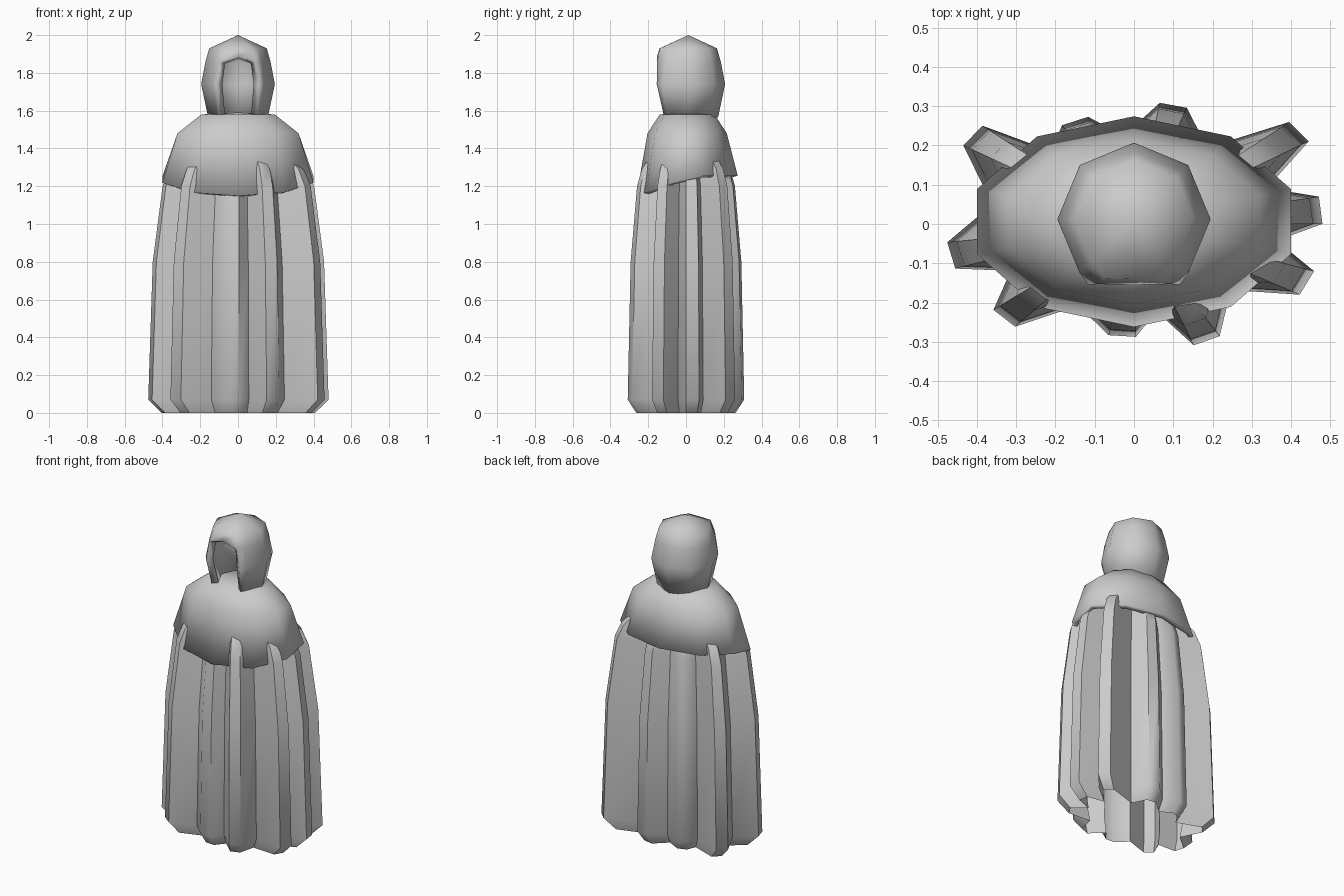
import bpy, bmesh, math

if "Cube" in bpy.data.objects:
    bpy.data.objects.remove(bpy.data.objects["Cube"])


def make(name, rings, cap=None, keep=None, thickness=0, angle=50):
    """Loft closed rings listed bottom to top; cap is an apex point or None."""
    bm = bmesh.new()
    rows = [[bm.verts.new(p) for p in r] for r in rings]
    n = len(rows[0])
    for k, (a, b) in enumerate(zip(rows, rows[1:])):
        for i in range(n):
            if keep is None or keep(k, i):
                j = (i + 1) % n
                bm.faces.new((a[i], a[j], b[j], b[i]))
    if cap:
        tip = bm.verts.new(cap)
        for i in range(n):
            bm.faces.new((rows[-1][i], rows[-1][(i + 1) % n], tip))
    loose = [v for v in bm.verts if not v.link_faces]
    bmesh.ops.delete(bm, geom=loose, context='VERTS')
    me = bpy.data.meshes.new(name)
    bm.to_mesh(me)
    bm.free()
    ob = bpy.data.objects.new(name, me)
    bpy.context.collection.objects.link(ob)
    bpy.ops.object.select_all(action='DESELECT')
    ob.select_set(True)
    bpy.context.view_layer.objects.active = ob
    bpy.ops.object.shade_smooth_by_angle(angle=math.radians(angle))
    if thickness:
        mod = ob.modifiers.new("cloth_thickness", 'SOLIDIFY')
        mod.thickness = thickness
        mod.offset = -1
    return ob


# Robe: ten irregular pleats around an oval, turned in at the hem
tips = [(.475, .035), (.42, .235), (.10, .302), (-.15, .262), (-.41, .225),
        (-.465, -.08), (-.33, -.24), (-.03, -.285), (.185, -.297), (.44, -.15)]
section = []
for i, (x, y) in enumerate(tips):
    nx, ny = x / .16, y / .09
    d = math.hypot(nx, ny)
    tx, ty = -ny / d * .035, nx / d * .035
    section += [(x - tx, y - ty), (x + tx, y + ty)]
    x2, y2 = tips[(i + 1) % len(tips)]
    a, b = math.atan2(y / .28, x / .44), math.atan2(y2 / .28, x2 / .44)
    if b < a:
        b += 2 * math.pi
    m = (a + b) / 2
    section.append((.37 * math.cos(m), .225 * math.sin(m)))


def robe_ring(s, z):
    return [(x * s, y * s, z) for x, y in section]


make("robe", [robe_ring(s, z) for s, z in
              [(.70, 1.25), (.78, 1.18), (.88, .8), (.90, .1), (.85, 0),
               (1, .07), (.95, .8), (.84, 1.2), (.76, 1.29), (.5, 1.42)]],
     cap=(0, 0, 1.45))


# Shoulder cape: ten-sided oval with a lower front edge
def cape_ring(rx, ry, z, drop=0):
    pts = []
    for i in range(10):
        t = math.radians(18 + 36 * i)
        y = ry * math.sin(t)
        pts.append((rx * math.cos(t), y + .006, z - drop * max(0, -y / ry) ** .9))
    return pts


make("shoulder_cape", [cape_ring(.42, .268, 1.255, .105),
                       cape_ring(.337, .21, 1.48),
                       cape_ring(.205, .145, 1.58)],
     cap=(0, 0, 1.59), thickness=.03, angle=60)


# Hood: eight-sided shell with an open face
def hood_ring(r, z, lip_x, lip_y, mid_y):
    pts = [(r * math.cos(math.radians(a)), .012 + r * math.sin(math.radians(a)), z)
           for a in range(-45, 226, 45)]
    return pts + [(-lip_x, lip_y, z), (0, mid_y, z), (lip_x, lip_y, z)]


hood_rings = [hood_ring(.158, 1.565, .10, -.115, -.12),
              hood_ring(.195, 1.74, .115, -.155, -.16),
              hood_ring(.172, 1.86, .095, -.153, -.155),
              hood_ring(.152, 1.93, .075, -.138, -.14)]
# Peak the brow over the opening
hood_rings[2][8] = (0, -.155, 1.885)
make("hood", hood_rings, cap=(0, .012, 2.0),
     keep=lambda k, i: not (k < 2 and i in (7, 8)), thickness=.04, angle=60)
